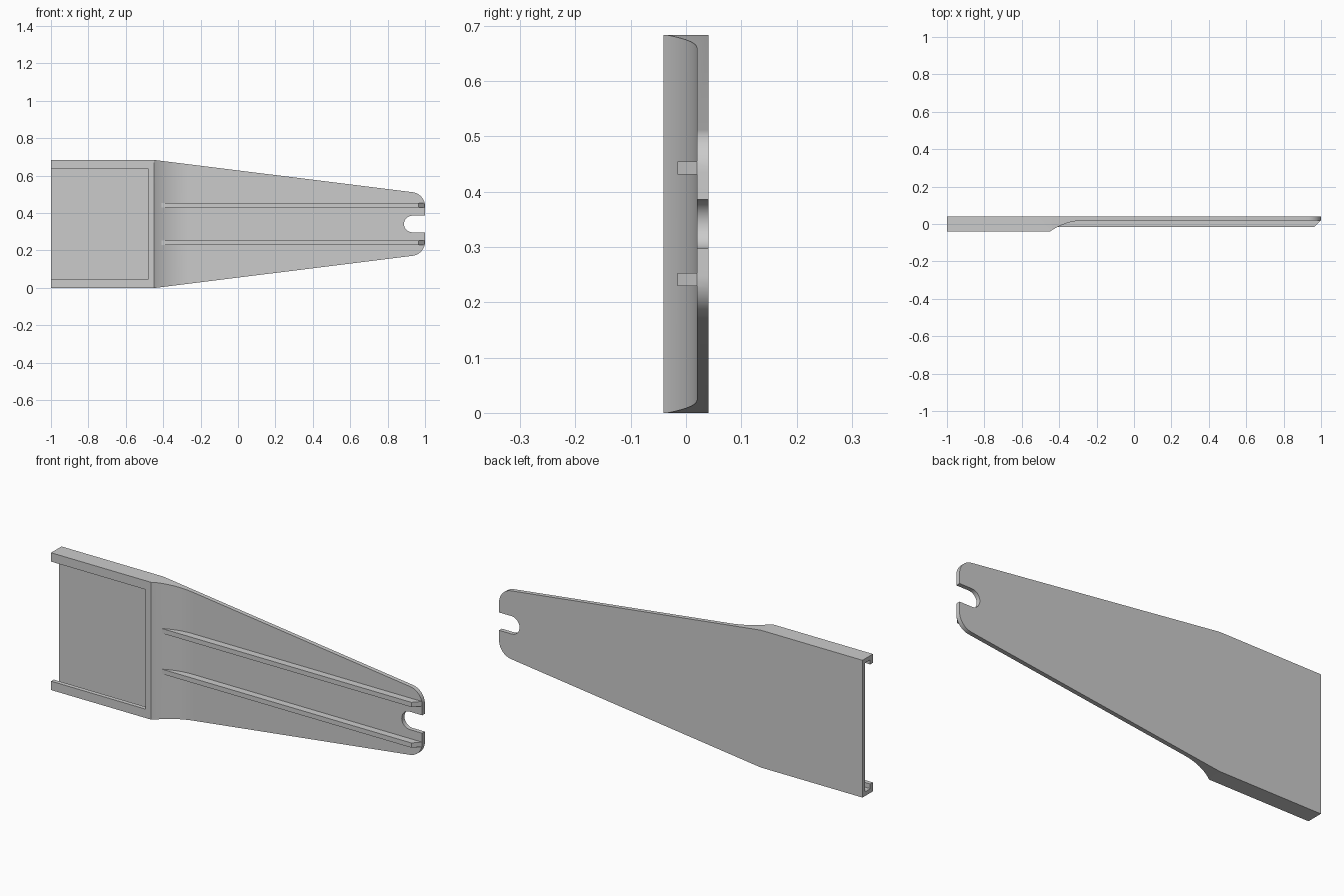
import bpy, bmesh
from math import sin, cos, pi, atan, asin

if "Cube" in bpy.data.objects:
    bpy.data.objects.remove(bpy.data.objects["Cube"])

ZC, H = 0.3415, 0.683          # mid height, full height
Y0, Y1, YP = -0.041, 0.041, 0.0195   # front, back, thin plate front


def prism(name, pts, lo, hi, axis):
    """Extrude a 2D outline: axis 'z' uses (x, y) points, axis 'y' uses (x, z)."""
    bm = bmesh.new()
    put = (lambda a, b, h: (a, b, h)) if axis == 'z' else (lambda a, b, h: (a, h, b))
    low = [bm.verts.new(put(a, b, lo)) for a, b in pts]
    top = [bm.verts.new(put(a, b, hi)) for a, b in pts]
    bm.faces.new(low)
    bm.faces.new(top)
    n = len(pts)
    for i in range(n):
        j = (i + 1) % n
        bm.faces.new((low[i], low[j], top[j], top[i]))
    bmesh.ops.recalc_face_normals(bm, faces=bm.faces)
    me = bpy.data.meshes.new(name)
    bm.to_mesh(me)
    bm.free()
    ob = bpy.data.objects.new(name, me)
    bpy.context.collection.objects.link(ob)
    return ob


def boolean(ob, cutter, op):
    m = ob.modifiers.new(op, 'BOOLEAN')
    m.operation, m.object, m.solver = op, cutter, 'EXACT'
    bpy.context.view_layer.objects.active = ob
    bpy.ops.object.modifier_apply(modifier=m.name)
    bpy.data.objects.remove(cutter)


def arc(cx, cy, r, a0, a1, n):
    return [(cx + r * cos(a0 + (a1 - a0) * i / n), cy + r * sin(a0 + (a1 - a0) * i / n))
            for i in range(n + 1)]


def rect(x0, x1, a, b):
    return [(x0, a), (x1, a), (x1, b), (x0, b)]


# side profile: thick socket sweeping in an arc to the thin blade
R = 0.33
sweep = asin(0.19 / R)
curve = arc(-0.26, YP - R, R, pi / 2 + sweep, pi / 2, 16)
body = prism("bracket_body", [(-1, Y1), (-1, Y0), (-0.45, Y0)] + curve[1:] + [(1, YP), (1, Y1)],
             0, H, 'z')

# tapered front outline with rounded tip corners and the open slot
slope = atan(0.126)
r = 0.076
upper = [(-1, ZC), (-0.44, ZC)]
corner = arc(1 - r, 0.436, r, pi / 2 - slope, 0, 12)
half = [(-1, H), (-0.44, H)] + corner
slot = arc(0.932, ZC, 0.0445, pi / 2, 3 * pi / 2, 20)
outline = half + [(1, ZC + 0.0445)] + slot + [(1, ZC - 0.0445)]
outline += [(x, H - z) for x, z in reversed(half)]

# pair of stiffening ribs with bevelled tips
rib_side = [(-0.41, -0.0155), (0.965, -0.0155), (0.998, YP), (0.998, 0.03), (-0.41, 0.03)]
for z in (0.229, 0.431):
    boolean(body, prism("rib", rib_side, z, z + 0.0235, 'z'), 'UNION')
boolean(body, prism("outline", outline, -0.1, 0.1, 'y'), 'INTERSECT')

# socket: front window plus an undercut groove behind the lips
boolean(body, prism("window", rect(-1.1, -0.48, 0.044, H - 0.044), -0.1, YP, 'y'), 'DIFFERENCE')
boolean(body, prism("groove", rect(-1.1, -0.46, 0.021, H - 0.021), -0.02, YP, 'y'), 'DIFFERENCE')

body.select_set(True)
bpy.context.view_layer.objects.active = body
bpy.ops.object.shade_smooth_by_angle(angle=0.35)
